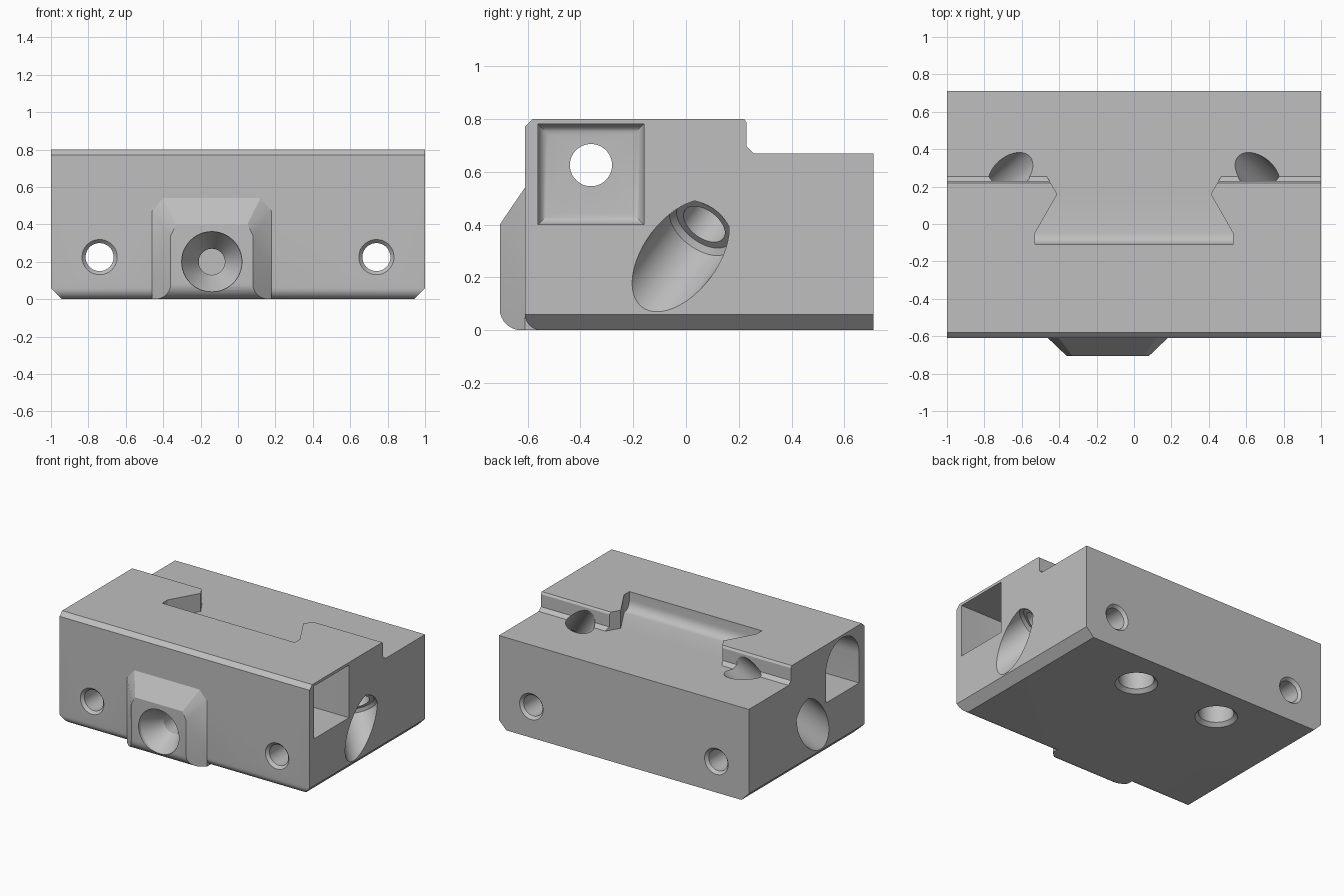
import bpy, bmesh, math
from mathutils import Vector

default = bpy.data.objects.get("Cube")
if default:
    bpy.data.objects.remove(default, do_unlink=True)

grey = bpy.data.materials.new("light_grey")
grey.use_nodes = True
COLOUR = (0.52, 0.52, 0.52, 1)
grey.diffuse_color = COLOUR
grey.node_tree.nodes["Principled BSDF"].inputs["Base Color"].default_value = COLOUR


def finish(name, bm):
    bmesh.ops.recalc_face_normals(bm, faces=bm.faces)
    mesh = bpy.data.meshes.new(name)
    bm.to_mesh(mesh)
    bm.free()
    mesh.materials.append(grey)
    obj = bpy.data.objects.new(name, mesh)
    bpy.context.collection.objects.link(obj)
    return obj


def loft(rings):
    """Closed solid through a list of equal-length rings."""
    bm = bmesh.new()
    loops = [[bm.verts.new(p) for p in ring] for ring in rings]
    n = len(loops[0])
    for a, b in zip(loops, loops[1:]):
        for i in range(n):
            j = (i + 1) % n
            bm.faces.new((a[i], a[j], b[j], b[i]))
    bm.faces.new(loops[0])
    bm.faces.new(loops[-1])
    return bm


def turned(name, origin, direction, stations, sides=48):
    """Solid of revolution: stations are (distance along axis, radius)."""
    d = Vector(direction).normalized()
    u = d.orthogonal().normalized()
    v = d.cross(u)
    angles = [2 * math.pi * i / sides for i in range(sides)]
    return finish(name, loft([
        [Vector(origin) + d * t + (u * math.cos(a) + v * math.sin(a)) * r for a in angles]
        for t, r in stations]))


def arc(cy, cz, r, start, end, steps=8):
    angles = [math.radians(start + (end - start) * i / steps) for i in range(steps + 1)]
    return [(cy + r * math.cos(a), cz + r * math.sin(a)) for a in angles]


def apply_boolean(target, tool, operation):
    mod = target.modifiers.new("cut", "BOOLEAN")
    mod.operation = operation
    mod.solver = "EXACT"
    mod.object = tool
    bpy.context.view_layer.objects.active = target
    bpy.ops.object.modifier_apply(modifier=mod.name)
    bpy.data.objects.remove(tool, do_unlink=True)


# Block: stepped side profile run along x
profile = arc(-0.55, 0.06, 0.06, 270, 180) + [
    (-0.61, 0.77), (-0.58, 0.8), (0.22, 0.8), (0.23, 0.785), (0.23, 0.695),
    (0.255, 0.67), (0.71, 0.67), (0.71, 0)]
bm = loft([[(x, y, z) for y, z in profile] for x in (-1, 1)])
# Chamfered lower side edges
for s in (-1, 1):
    cut = bmesh.ops.bisect_plane(
        bm, geom=bm.verts[:] + bm.edges[:] + bm.faces[:],
        plane_co=(s * 0.94, 0, 0), plane_no=(s, 0, -1), clear_outer=True)
    rim = [e for e in cut["geom_cut"] if isinstance(e, bmesh.types.BMEdge)]
    bmesh.ops.contextual_create(bm, geom=rim)
block = finish("block", bm)

# Tapered boss on the front
bm = bmesh.new()
points = [(x, y, z) for y in (-0.5, -0.61) for x, z in
          ((-0.46, 0.47), (-0.40, 0.54), (0.12, 0.54), (0.18, 0.47))]
points += [(x, -0.7055, z) for x, z in
           ((-0.36, 0.34), (-0.33, 0.40), (0.05, 0.40), (0.08, 0.34))]
for y, z in arc(-0.6255, 0.08, 0.08, 180, 270) + [(-0.61, 0), (-0.5, 0)]:
    inset = max(0, -0.61 - y) * 1.05
    points += [(-0.46 + inset, y, z), (0.18 - inset, y, z)]
verts = [bm.verts.new(p) for p in points]
hull = bmesh.ops.convex_hull(bm, input=verts)
spare = {v for v in hull["geom_interior"] + hull["geom_unused"]
         if isinstance(v, bmesh.types.BMVert)}
bmesh.ops.delete(bm, geom=list(spare), context="VERTS")
apply_boolean(block, finish("boss", bm), "UNION")

cutters = []

# Dovetail notch in the top, with a rounded front wall foot
half = [(0.47, 0.28), (0.47, 0.26), (0.41, 0.16), (0.53, -0.05), (0.53, -0.11)]
outline = half + [(-x, y) for x, y in reversed(half)]
bm = loft([[(x, y, z) for x, y in outline] for z in (0.67, 0.9)])
foot = [e for e in bm.edges if all(v.co.y < -0.1 and v.co.z < 0.7 for v in e.verts)]
bmesh.ops.bevel(bm, geom=foot, offset=0.07, segments=6, profile=0.5, affect="EDGES")
cutters.append(finish("dovetail_notch", bm))

# Square pocket on one side, arched pocket on the other
square = [(-0.56, 0.40), (-0.16, 0.40), (-0.16, 0.78), (-0.56, 0.78)]
bm = loft([[(x, y, z) for y, z in square] for x in (0.5, 1.1)])
inner = [e for e in bm.edges if all(v.co.x < 0.6 for v in e.verts)]
bmesh.ops.bevel(bm, geom=inner, offset=0.04, segments=5, profile=0.5, affect="EDGES")
cutters.append(finish("square_pocket", bm))
arch = arc(-0.36, 0.59, 0.19, 0, 180, 24) + [(-0.55, 0.38), (-0.17, 0.38)]
cutters.append(finish("arched_pocket", loft(
    [[(x, y, z) for y, z in arch] for x in (-1.1, -0.5)])))
cutters.append(turned("cross_bore", (0, -0.36, 0.625), (1, 0, 0), [(-1.2, 0.08), (1.2, 0.08)]))

# Paired holes
for s in (-1, 1):
    cutters.append(turned("long_bore", (s * 0.74, 0, 0.225), (0, 1, 0), [
        (-0.65, 0.132), (-0.59, 0.075), (0.69, 0.075), (0.75, 0.132)]))
    cutters.append(turned("angled_bore", (s * 0.66, 0.27, 0.67), (s * -0.574, 0.49, 0.655), [
        (-1.1, 0.14), (-0.43, 0.14), (-0.41, 0.12), (-0.41, 0.09), (0.2, 0.09)]))
    cutters.append(turned("base_socket", (s * 0.34, 0.43, 0), (0, 0, 1), [
        (-0.04, 0.18), (0.025, 0.115), (0.45, 0.115)]))

# Countersunk hole in the boss
cutters.append(turned("boss_hole", (-0.14, -0.7055, 0.2), (0, 1, 0), [
    (-0.05, 0.165), (0.02, 0.16), (0.16, 0.07), (0.5, 0.07)]))

for cutter in cutters:
    apply_boolean(block, cutter, "DIFFERENCE")

bpy.ops.object.select_all(action="DESELECT")
block.select_set(True)
bpy.context.view_layer.objects.active = block
bpy.ops.object.shade_smooth_by_angle(angle=math.radians(25))
